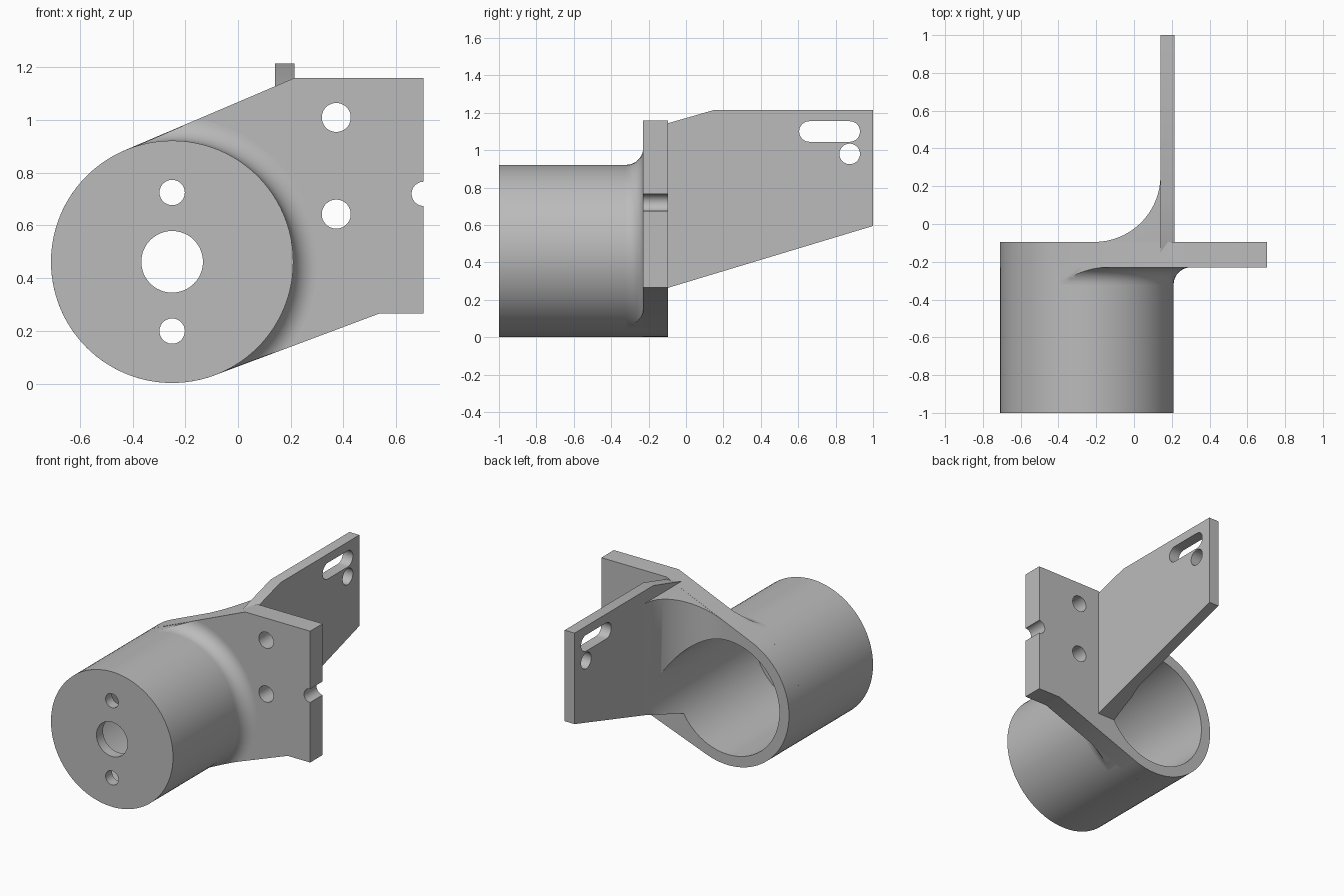
import bpy, bmesh
from math import sin, cos, pi, atan2, acos, hypot, radians
from mathutils import Vector, Matrix

cube = bpy.data.objects.get("Cube")
if cube:
    bpy.data.objects.remove(cube, do_unlink=True)

grey = bpy.data.materials.new("machined grey")
grey.use_nodes = True
COLOUR = (0.5, 0.5, 0.5, 1)
grey.diffuse_color = COLOUR
grey.node_tree.nodes["Principled BSDF"].inputs["Base Color"].default_value = COLOUR

CX, CZ = -0.25, 0.462          # barrel axis
OUTER, BORE = 0.46, 0.388      # barrel radii
FRONT, BACK = -0.23, -0.095    # mounting plate faces


def arc(cx, cy, r, a0, a1, n):
    """Points along an arc, both ends included."""
    return [(cx + r * cos(a0 + (a1 - a0) * i / n),
             cy + r * sin(a0 + (a1 - a0) * i / n)) for i in range(n + 1)]


def circle(cx, cy, r, n=96):
    return arc(cx, cy, r, 0, 2 * pi, n)[:-1]


def add_object(name, bm):
    bmesh.ops.recalc_face_normals(bm, faces=bm.faces)
    mesh = bpy.data.meshes.new(name)
    bm.to_mesh(mesh)
    bm.free()
    mesh.materials.append(grey)
    obj = bpy.data.objects.new(name, mesh)
    bpy.context.collection.objects.link(obj)
    return obj


def prism(name, outline, axis, start, end):
    """Extrude a flat outline along one axis."""
    place = {"x": lambda p, d: (d, p[0], p[1]),
             "y": lambda p, d: (p[0], d, p[1]),
             "z": lambda p, d: (p[0], p[1], d)}[axis]
    bm = bmesh.new()
    face = bm.faces.new([bm.verts.new(place(p, start)) for p in outline])
    top = bmesh.ops.extrude_face_region(bm, geom=[face], use_keep_orig=True)
    shift = Vector(place((0, 0), end - start))
    bmesh.ops.translate(bm, vec=shift,
                        verts=[v for v in top["geom"] if isinstance(v, bmesh.types.BMVert)])
    return add_object(name, bm)


def lathe(name, profile, steps=96):
    """Spin a closed (radius, y) profile around the barrel axis."""
    bm = bmesh.new()
    verts = [bm.verts.new((CX + r, y, CZ)) for r, y in profile]
    edges = [bm.edges.new((verts[i - 1], verts[i])) for i in range(len(verts))]
    bmesh.ops.spin(bm, geom=verts + edges, cent=(CX, 0, CZ), axis=(0, 1, 0),
                   angle=2 * pi, steps=steps)
    bmesh.ops.remove_doubles(bm, verts=bm.verts, dist=0.0001)
    return add_object(name, bm)


def combine(obj, tool, operation="DIFFERENCE"):
    """Apply a boolean and discard the tool."""
    tool.hide_render = True
    mod = obj.modifiers.new("cut", "BOOLEAN")
    mod.operation, mod.solver, mod.object = operation, "EXACT", tool
    deps = bpy.context.evaluated_depsgraph_get()
    mesh = bpy.data.meshes.new_from_object(obj.evaluated_get(deps))
    obj.modifiers.clear()
    obj.data = mesh
    bpy.data.objects.remove(tool, do_unlink=True)


def drill(obj, outline, axis, start, end):
    combine(obj, prism("cutter", outline, axis, start, end))


def plate_outline(r):
    """Square-ended plate whose sloped edges run tangent to the barrel."""
    upper, lower = (0.215, 1.16), (0.535, 0.265)

    def tangent(p, side):
        dx, dz = p[0] - CX, p[1] - CZ
        return atan2(dz, dx) + side * acos(r / hypot(dx, dz))
    wrap = arc(CX, CZ, r, tangent(upper, 1), tangent(lower, -1) + 2 * pi, 60)
    return wrap + [lower, (0.705, 0.265), (0.705, 1.16), upper]


# Barrel: cup open at the back, with three holes in its front wall
barrel = prism("barrel", circle(CX, CZ, OUTER), "y", -1, FRONT)
drill(barrel, circle(CX, CZ, BORE), "y", -0.93, 0)
for dz, r in ((0, 0.117), (0.263, 0.048), (-0.263, 0.048)):
    drill(barrel, circle(CX, CZ + dz, r, 48), "y", -1.1, -0.85)

# Mounting plate with bore, bolt holes and edge notch
plate = prism("mounting_plate", plate_outline(OUTER), "y", FRONT, BACK)
drill(plate, circle(CX, CZ, BORE), "y", -0.5, 0.2)
for x, z, r in ((0.373, 1.01, 0.055), (0.373, 0.643, 0.055), (0.705, 0.72, 0.046)):
    drill(plate, circle(x, z, r, 48), "y", -0.5, 0.2)

# Rounded transition between barrel and plate, trimmed to the plate edges
R = 0.09
curve = arc(OUTER + R, FRONT - R, R, pi, pi / 2, 12)
fillet = lathe("barrel_fillet", [(0.43, FRONT - R)] + curve
               + [(OUTER + R, -0.2), (0.43, -0.2)])
combine(fillet, prism("trim", plate_outline(0.458), "y", -0.6, 0.1), "INTERSECT")

# Rear wing plate with slot and hole
wing_outline = [(-0.16, 0.245), (1, 0.595), (1, 1.215), (0.15, 1.215), (-0.16, 1.126)]
wing = prism("rear_wing", wing_outline, "x", 0.14, 0.215)
slot = (arc(0.875, 1.1, 0.055, -pi / 2, pi / 2, 20)
        + arc(0.66, 1.1, 0.055, pi / 2, 3 * pi / 2, 20))
drill(wing, slot, "x", 0, 0.4)
drill(wing, circle(0.875, 0.98, 0.055, 48), "x", 0, 0.4)

# Curved web joining wing and plate, trimmed to both and opened by the bore
web_outline = (arc(-0.21, 0.255, 0.35, -pi / 2, 0, 24)
               + [(0.16, 0.255), (0.16, -0.15), (-0.21, -0.15)])
web = prism("curved_web", web_outline, "z", 0, 1.4)
combine(web, prism("trim", plate_outline(0.458), "y", -0.5, 0.6), "INTERSECT")
combine(web, prism("trim", wing_outline, "x", -1, 1), "INTERSECT")
drill(web, circle(CX, CZ, BORE), "y", -0.5, 0.6)

# Smooth the round surfaces, keep machined edges sharp
bpy.ops.object.select_all(action="DESELECT")
for obj in (barrel, plate, fillet, wing, web):
    obj.select_set(True)
bpy.context.view_layer.objects.active = barrel
bpy.ops.object.shade_smooth_by_angle(angle=radians(30))
